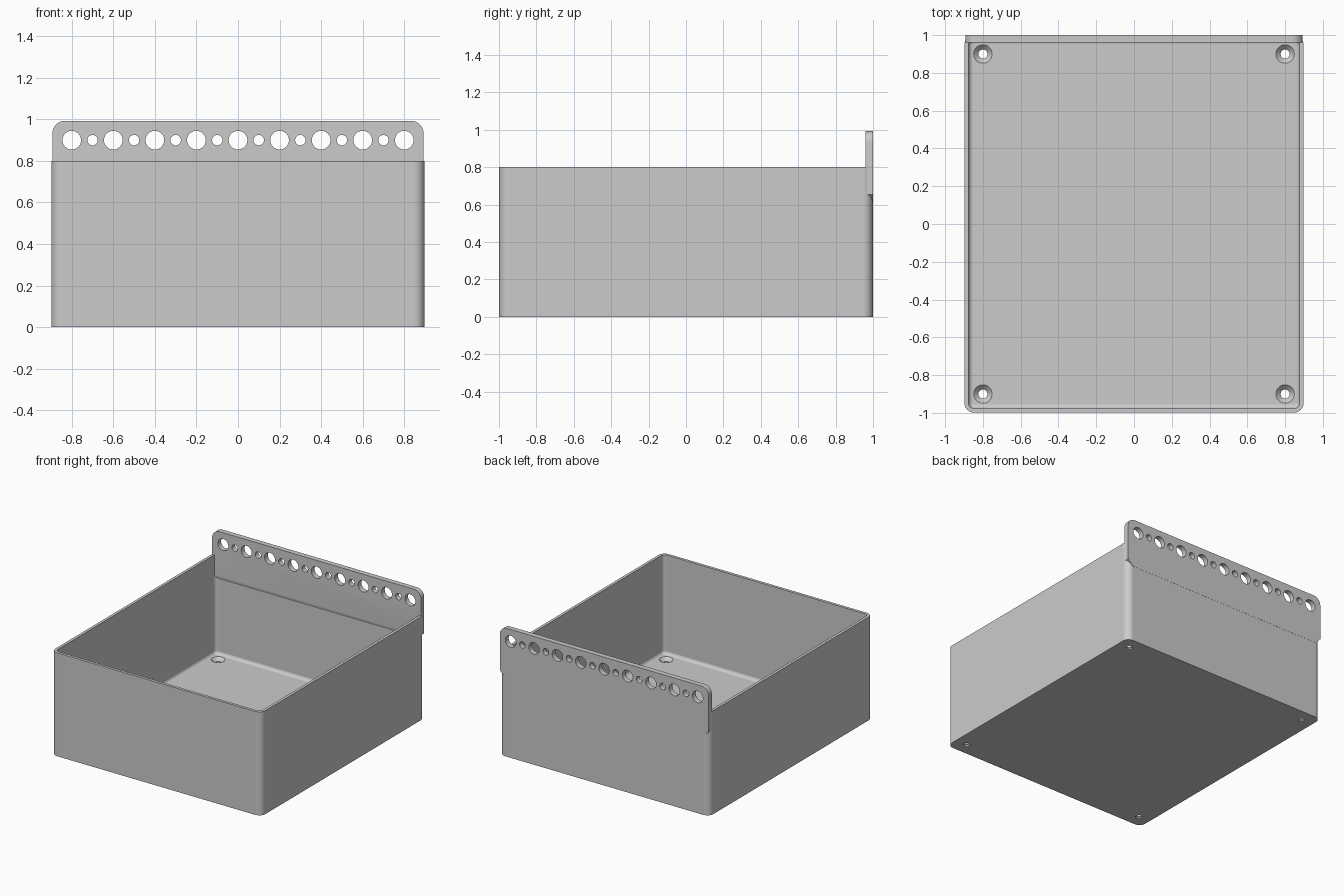
import bpy, bmesh
from math import cos, sin, pi
from mathutils import Matrix, Vector

cube = bpy.data.objects.get("Cube")
if cube:
    bpy.data.objects.remove(cube, do_unlink=True)

HALF_X, HALF_Y, HEIGHT = 0.898, 0.999, 0.8
WALL, FLOOR, FILLET, CORNER = 0.022, 0.035, 0.025, 0.052

grey = bpy.data.materials.new("plain grey")
grey.use_nodes = True
grey.diffuse_color = (0.6, 0.6, 0.6, 1)
grey.node_tree.nodes["Principled BSDF"].inputs["Base Color"].default_value = grey.diffuse_color


def finish(bm, name):
    bmesh.ops.recalc_face_normals(bm, faces=bm.faces)
    mesh = bpy.data.meshes.new(name)
    bm.to_mesh(mesh)
    bm.free()
    mesh.materials.append(grey)
    obj = bpy.data.objects.new(name, mesh)
    bpy.context.collection.objects.link(obj)
    return obj


def cut_and_smooth(obj, cutter):
    bpy.ops.object.select_all(action="DESELECT")
    obj.select_set(True)
    bpy.context.view_layer.objects.active = obj
    mod = obj.modifiers.new("holes", "BOOLEAN")
    mod.operation, mod.solver, mod.object = "DIFFERENCE", "EXACT", cutter
    bpy.ops.object.modifier_apply(modifier=mod.name)
    bpy.data.objects.remove(cutter, do_unlink=True)
    bpy.ops.object.shade_smooth_by_angle()
    weighted = obj.modifiers.new("even shading", "WEIGHTED_NORMAL")
    weighted.keep_sharp = True


def rounded_ring(bm, inset, z, steps=8):
    """Rounded rectangle of vertices, inset from the outer wall."""
    radius = max(CORNER - inset, 0.012)
    cx, cy = HALF_X - inset - radius, HALF_Y - inset - radius
    ring = []
    for quarter, (sx, sy) in enumerate([(1, 1), (-1, 1), (-1, -1), (1, -1)]):
        for i in range(steps + 1):
            a = (quarter + i / steps) * pi / 2
            ring.append(bm.verts.new((sx * cx + radius * cos(a), sy * cy + radius * sin(a), z)))
    return ring


def skin(bm, rings):
    """Join a stack of rings into one closed solid."""
    for low, high in zip(rings, rings[1:]):
        for i in range(len(low)):
            j = (i + 1) % len(low)
            bm.faces.new((low[i], low[j], high[j], high[i]))
    bm.faces.new(rings[0][::-1])
    bm.faces.new(rings[-1])


# Open box: outer wall, rim, inner wall, fillet, floor
bm = bmesh.new()
levels = [(0, 0), (0, HEIGHT), (WALL, HEIGHT)]
for i in range(7):
    a = i / 6 * pi / 2
    levels.append((WALL + FILLET * (1 - cos(a)), FLOOR + FILLET * (1 - sin(a))))
skin(bm, [rounded_ring(bm, inset, z) for inset, z in levels])
box = finish(bm, "open_box")

# Countersunk screw holes in the floor corners
bm = bmesh.new()
profile = [(0.024, -0.05), (0.024, 0.01), (0.049, FLOOR), (0.049, FLOOR + 0.02)]
for x in (-0.8, 0.8):
    for y in (-0.9, 0.9):
        skin(bm, [[bm.verts.new((x + r * cos(k * pi / 16), y + r * sin(k * pi / 16), z))
                   for k in range(32)] for r, z in profile])
cut_and_smooth(box, finish(bm, "screw_hole_cutter"))

# Hanging plate on the back, its inner lower edge sloping into the wall
bm = bmesh.new()
side = [(0.96, 0.645), (0.98, 0.61), (1.0, 0.61), (1.0, 0.993), (0.96, 0.993)]
face = bm.faces.new([bm.verts.new((-0.893, y, z)) for y, z in side])
new = bmesh.ops.extrude_face_region(bm, geom=[face])["geom"]
bmesh.ops.translate(bm, vec=Vector((1.786, 0, 0)),
                    verts=[v for v in new if isinstance(v, bmesh.types.BMVert)])
# Rounded top corners
corners = [e for e in bm.edges
           if all(v.co.z > 0.9 for v in e.verts) and abs(e.verts[0].co.x - e.verts[1].co.x) < 0.01]
bmesh.ops.bevel(bm, geom=corners, offset=0.06, segments=8, profile=0.5, affect="EDGES")
# Slanted bottom corners
for sx in (-1, 1):
    cut = bmesh.ops.bisect_plane(bm, geom=bm.verts[:] + bm.edges[:] + bm.faces[:],
                                 plane_co=(sx * 0.893, 0, 0.655), plane_no=(sx, 0, -1),
                                 clear_outer=True)["geom_cut"]
    bmesh.ops.holes_fill(bm, edges=[e for e in cut if isinstance(e, bmesh.types.BMEdge)], sides=0)
plate = finish(bm, "hanging_plate")

# Alternating large and small holes through the plate
bm = bmesh.new()
for i in range(17):
    radius = 0.025 if i % 2 else 0.045
    place = Matrix.Translation((-0.8 + 0.1 * i, 0.98, 0.9)) @ Matrix.Rotation(pi / 2, 4, "X")
    bmesh.ops.create_cone(bm, cap_ends=True, segments=32, radius1=radius, radius2=radius,
                          depth=0.2, matrix=place)
cut_and_smooth(plate, finish(bm, "plate_hole_cutter"))
